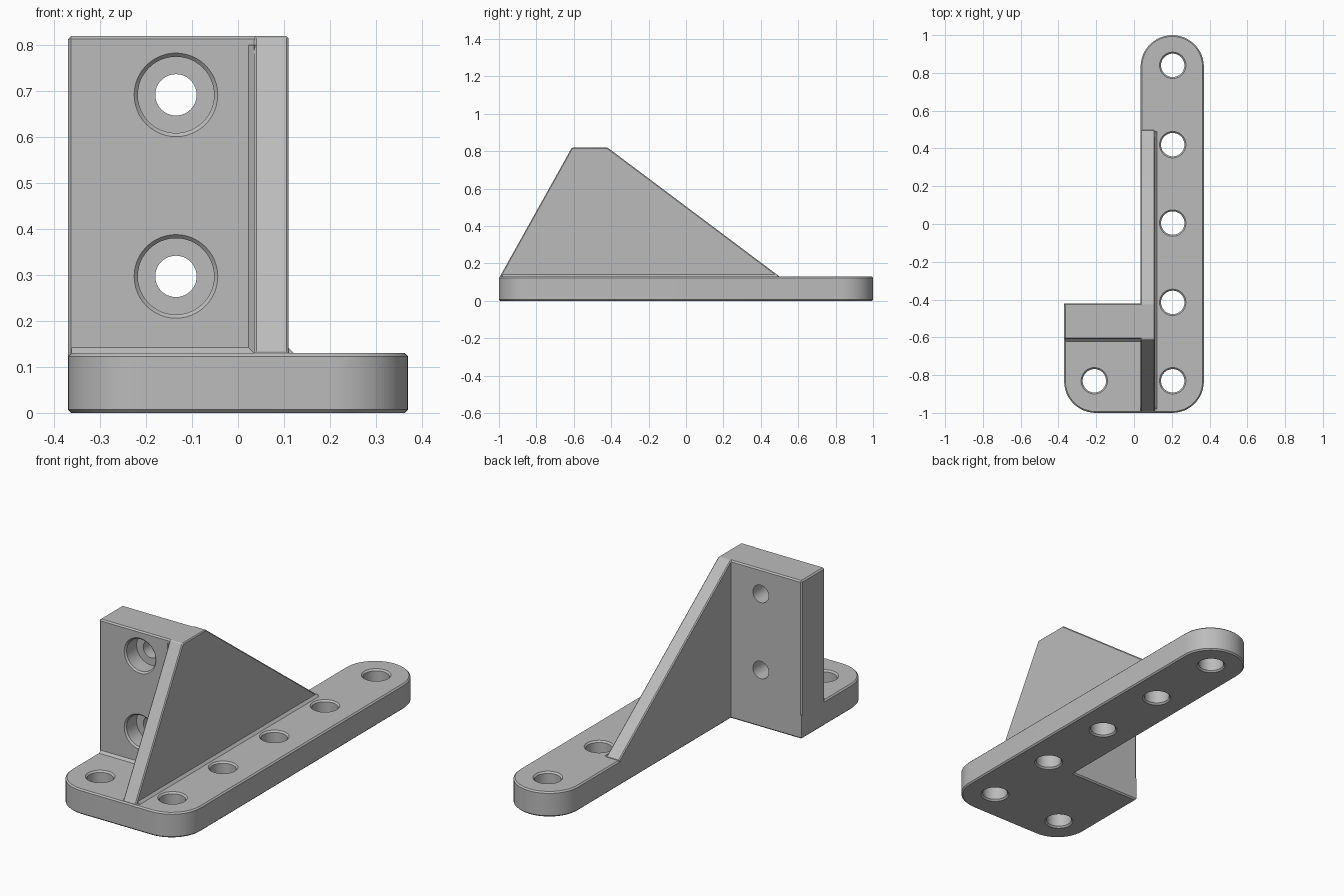
import bpy, bmesh, math
from mathutils import Matrix, Vector

if "Cube" in bpy.data.objects:
    bpy.data.objects.remove(bpy.data.objects["Cube"])

steel = bpy.data.materials.new("plain grey")
steel.use_nodes = True
GREY = (0.5, 0.5, 0.5, 1)
steel.diffuse_color = GREY
steel.node_tree.nodes["Principled BSDF"].inputs["Base Color"].default_value = GREY

CHAMFER = 0.007
THICK = 0.13          # base plate thickness
HEIGHT = 0.82
LEFT, RIGHT = -0.37, 0.37
RIB_IN, RIB_OUT = 0.035, 0.11
WALL_FRONT, WALL_BACK = -0.61, -0.42
R = (RIGHT - RIB_IN) / 2

AXES = {  # profile plane axes and extrusion axis
    "x": lambda a, b, c: Vector((c, a, b)),
    "y": lambda a, b, c: Vector((a, c, b)),
    "z": lambda a, b, c: Vector((a, b, c)),
}


def prism(name, profile, axis, lo, hi, chamfer=0, rims_only=False):
    """Extrude a 2D profile along an axis, with optional chamfered edges."""
    bm = bmesh.new()
    face = bm.faces.new([bm.verts.new(AXES[axis](a, b, lo)) for a, b in profile])
    step = AXES[axis](0, 0, hi - lo)
    ext = bmesh.ops.extrude_face_region(bm, geom=[face], use_keep_orig=True)
    top = [v for v in ext["geom"] if isinstance(v, bmesh.types.BMVert)]
    bmesh.ops.translate(bm, verts=top, vec=step)
    bmesh.ops.recalc_face_normals(bm, faces=bm.faces)
    if chamfer:
        edges = [e for e in bm.edges if not rims_only
                 or abs((e.verts[0].co - e.verts[1].co).dot(step)) < 1e-6]
        bmesh.ops.bevel(bm, geom=edges, offset=chamfer, segments=1,
                        affect='EDGES', clamp_overlap=True)
    return finish(name, bm)


def finish(name, bm):
    mesh = bpy.data.meshes.new(name)
    bm.to_mesh(mesh)
    bm.free()
    mesh.materials.append(steel)
    obj = bpy.data.objects.new(name, mesh)
    bpy.context.collection.objects.link(obj)
    return obj


def turned(name, profile, matrix, sides=48):
    """Closed solid of revolution from (radius, height) points."""
    bm = bmesh.new()
    rings = [[bm.verts.new((r * math.cos(t), r * math.sin(t), z))
              for t in (2 * math.pi * i / sides for i in range(sides))]
             for r, z in profile]
    for low, up in zip(rings, rings[1:]):
        for i in range(sides):
            j = (i + 1) % sides
            bm.faces.new((low[i], low[j], up[j], up[i]))
    bm.faces.new(rings[0][::-1])
    bm.faces.new(rings[-1])
    bm.transform(matrix)
    bmesh.ops.recalc_face_normals(bm, faces=bm.faces)
    return finish(name, bm)


def combine(target, tool, operation):
    mod = target.modifiers.new(operation, 'BOOLEAN')
    mod.operation, mod.solver, mod.object = operation, 'EXACT', tool
    bpy.context.view_layer.objects.active = target
    bpy.ops.object.modifier_apply(modifier=mod.name)
    bpy.data.objects.remove(tool)


def arc(cx, cy, start, steps=12):
    return [(cx + R * math.cos(t), cy + R * math.sin(t)) for t in
            (math.radians(start + 90 * i / steps) for i in range(steps + 1))]


# L-shaped base plate with rounded ends
outline = arc(LEFT + R, -1 + R, 180) + arc(RIGHT - R, -1 + R, 270)
outline += arc(RIGHT - R, 1 - R, 0) + arc(RIGHT - R, 1 - R, 90)[1:]
outline += [(RIB_IN, WALL_BACK), (LEFT, WALL_BACK)]
bracket = prism("bracket", outline, "z", 0, THICK, CHAMFER, True)

# Upright mounting wall
wall = [(LEFT, WALL_FRONT), (RIB_OUT, WALL_FRONT),
        (RIB_OUT, WALL_BACK), (LEFT, WALL_BACK)]
combine(bracket, prism("upright_wall", wall, "z", 0, HEIGHT, CHAMFER), 'UNION')

# Sloped bracing rib
rib = [(-0.995, THICK), (WALL_FRONT, HEIGHT), (WALL_BACK, HEIGHT),
       (0.5, THICK), (0.44, 0.05), (-0.95, 0.05)]
combine(bracket, prism("rib", rib, "x", RIB_IN, RIB_OUT, 0.005), 'UNION')


# Small fillet strips in the inside corners
def diamond(a, b, s=0.012):
    return [(a - s, b), (a, b - s), (a + s, b), (a, b + s)]


for profile, axis, lo, hi in (
        (diamond(RIB_OUT, THICK), "x_y", -0.98, 0.49),
        (diamond(WALL_FRONT, THICK), "x", LEFT + 0.008, RIB_IN + 0.02),
        (diamond(RIB_IN, WALL_FRONT), "z", 0.1, HEIGHT - 0.02)):
    combine(bracket, prism("fillet", profile, axis[-1], lo, hi), 'UNION')

# Base holes with chamfered rims
hole = 0.062
base_cut = [(hole + 0.02, -0.012), (hole, 0.008), (hole, THICK - 0.008),
            (hole + 0.02, THICK + 0.012)]
spots = [(0.205, y) for y in (-0.83, -0.415, 0.005, 0.42, 0.84)] + [(-0.21, -0.83)]
for x, y in spots:
    cutter = turned("base_hole", base_cut, Matrix.Translation((x, y, 0)))
    combine(bracket, cutter, 'DIFFERENCE')

# Counterbored wall holes, opening to the front
bore, screw, depth = 0.083, 0.045, 0.09
wall_cut = [(screw, -0.25), (screw, -depth), (bore, -depth),
            (bore, -0.008), (bore + 0.02, 0.012)]
for z in (0.297, 0.692):
    place = Matrix.Translation((-0.135, WALL_FRONT, z)) @ Matrix.Rotation(math.pi / 2, 4, 'X')
    combine(bracket, turned("wall_hole", wall_cut, place), 'DIFFERENCE')

bpy.ops.object.select_all(action='DESELECT')
bracket.select_set(True)
bpy.context.view_layer.objects.active = bracket
bpy.ops.object.shade_smooth_by_angle(angle=math.radians(25))
